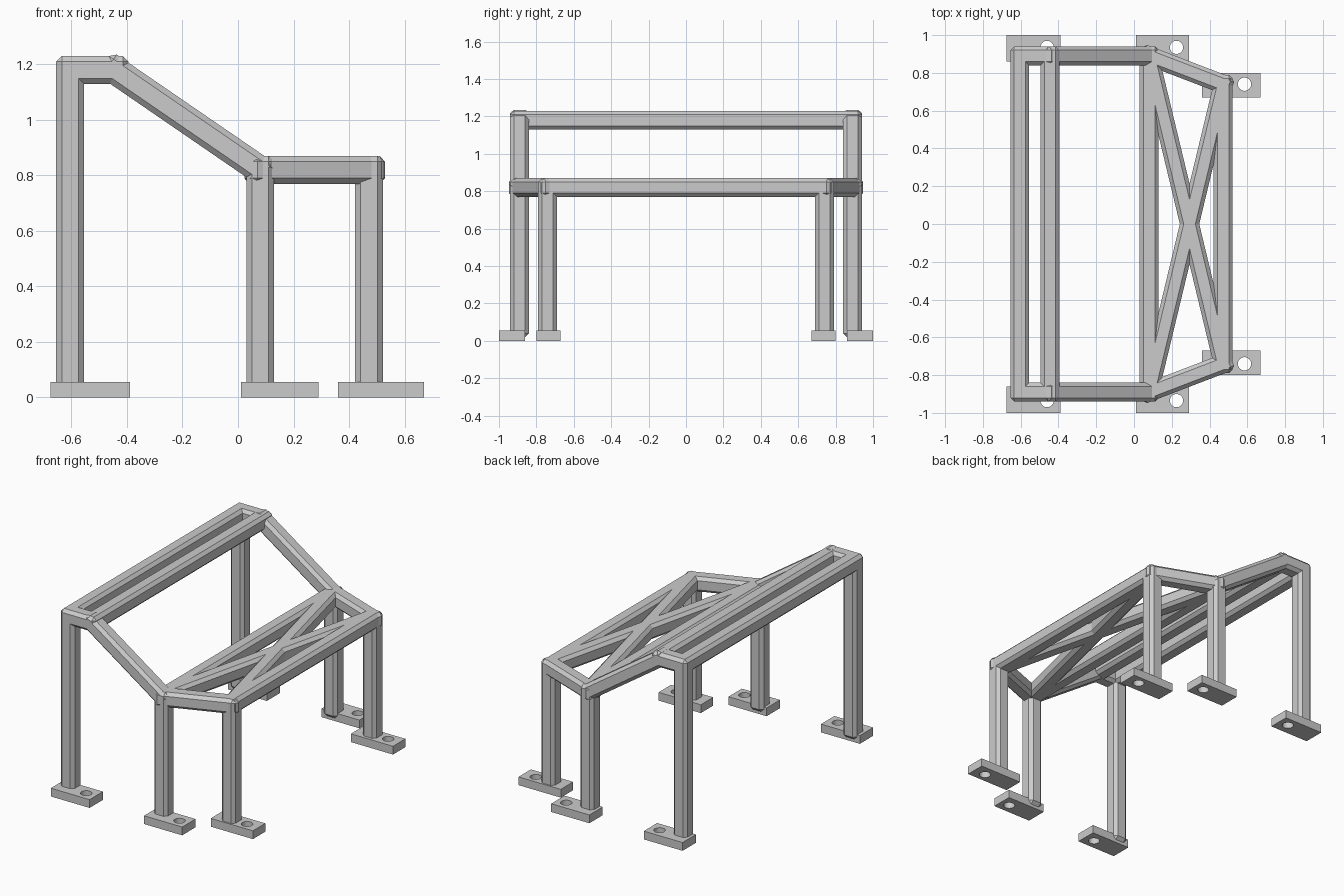
import bpy
import bmesh
from mathutils import Matrix, Vector

if "Cube" in bpy.data.objects:
    bpy.data.objects.remove(bpy.data.objects["Cube"])

grey = bpy.data.materials.new("plain_grey")
grey.use_nodes = True
COLOUR = (0.6, 0.6, 0.6, 1)
grey.diffuse_color = COLOUR
grey.node_tree.nodes["Principled BSDF"].inputs["Base Color"].default_value = COLOUR

WIDTH = 0.1
CHAMFER = 0.02


def add_object(name, bm):
    mesh = bpy.data.meshes.new(name)
    bm.to_mesh(mesh)
    bm.free()
    mesh.materials.append(grey)
    obj = bpy.data.objects.new(name, mesh)
    bpy.context.collection.objects.link(obj)
    return obj


def beam(name, start, end, extend_start=0.05, extend_end=0.05):
    """Square bar with chamfered edges, running a little past both end points."""
    start, end = Vector(start), Vector(end)
    axis = (end - start).normalized()
    start, end = start - axis * extend_start, end + axis * extend_end
    side = axis.cross(Vector((0, 0, 1)))
    side = side.normalized() if side.length > 0.01 else Vector((1, 0, 0))
    turn = Matrix((side, axis.cross(side), axis)).transposed().to_4x4()
    bm = bmesh.new()
    bmesh.ops.create_cube(bm, size=1)
    bmesh.ops.scale(bm, vec=(WIDTH, WIDTH, (end - start).length), verts=bm.verts)
    bmesh.ops.bevel(bm, geom=bm.edges[:], offset=CHAMFER, segments=1, affect='EDGES')
    bm.transform(Matrix.Translation((start + end) / 2) @ turn)
    return add_object(name, bm)


def foot_plate(name, x0, x1, y0, y1, hole_x, hole_y):
    """Flat foot with a round bolt hole."""
    height = 0.055
    bm = bmesh.new()
    bmesh.ops.create_cube(bm, size=1)
    bmesh.ops.scale(bm, vec=(x1 - x0, y1 - y0, height), verts=bm.verts)
    bmesh.ops.translate(bm, vec=((x0 + x1) / 2, (y0 + y1) / 2, height / 2), verts=bm.verts)
    plate = add_object(name, bm)

    bm = bmesh.new()
    bmesh.ops.create_cone(bm, cap_ends=True, segments=32, radius1=0.035, radius2=0.035,
                          depth=0.3, matrix=Matrix.Translation((hole_x, hole_y, 0)))
    cutter = add_object(name + "_hole_cutter", bm)
    cutter.hide_render = True
    cutter.hide_set(True)
    cutter.display_type = 'WIRE'
    hole = plate.modifiers.new("bolt_hole", 'BOOLEAN')
    hole.operation = 'DIFFERENCE'
    hole.solver = 'EXACT'
    hole.object = cutter


# Frame joints
HIGH, LOW = 1.18, 0.82
BACK_X, RIDGE_X, MID_X, OUTER_X = -0.605, -0.445, 0.08, 0.472
WIDE_Y, NARROW_Y = 0.89, 0.74

for side, s in (("left", 1), ("right", -1)):
    wide, narrow = s * WIDE_Y, s * NARROW_Y

    # Posts
    for part, x, y, top in (("tall_post", BACK_X, wide, HIGH),
                            ("middle_post", MID_X, wide, LOW),
                            ("outer_post", OUTER_X, narrow, LOW)):
        beam(f"{part}_{side}", (x, y, 0.02), (x, y, top), extend_start=0)

    # Side rails
    beam(f"upper_link_{side}", (BACK_X, wide, HIGH), (RIDGE_X, wide, HIGH))
    beam(f"sloping_rail_{side}", (RIDGE_X, wide, HIGH), (MID_X, wide, LOW), 0.045, 0.04)
    beam(f"angled_rail_{side}", (MID_X, wide, LOW), (OUTER_X, narrow, LOW))

    # Crossed brace
    beam(f"cross_brace_{side}", (MID_X, wide, LOW), (OUTER_X, -narrow, LOW), 0, 0)

    # Feet
    for part, x0, x1, y0, y1, hx, hy in (
            ("tall_foot", -0.675, -0.39, 0.86, 1.0, -0.46, 0.935),
            ("middle_foot", 0.01, 0.29, 0.86, 1.0, 0.225, 0.935),
            ("outer_foot", 0.36, 0.67, 0.67, 0.8, 0.585, 0.74)):
        foot_plate(f"{part}_{side}", x0, x1, *sorted((s * y0, s * y1)), hx, s * hy)

# Long crossbars
for part, x, y, z in (("back_crossbar", BACK_X, WIDE_Y, HIGH),
                      ("ridge_crossbar", RIDGE_X, WIDE_Y, HIGH),
                      ("middle_crossbar", MID_X, WIDE_Y, LOW),
                      ("outer_crossbar", OUTER_X, NARROW_Y, LOW)):
    beam(part, (x, -y, z), (x, y, z))
